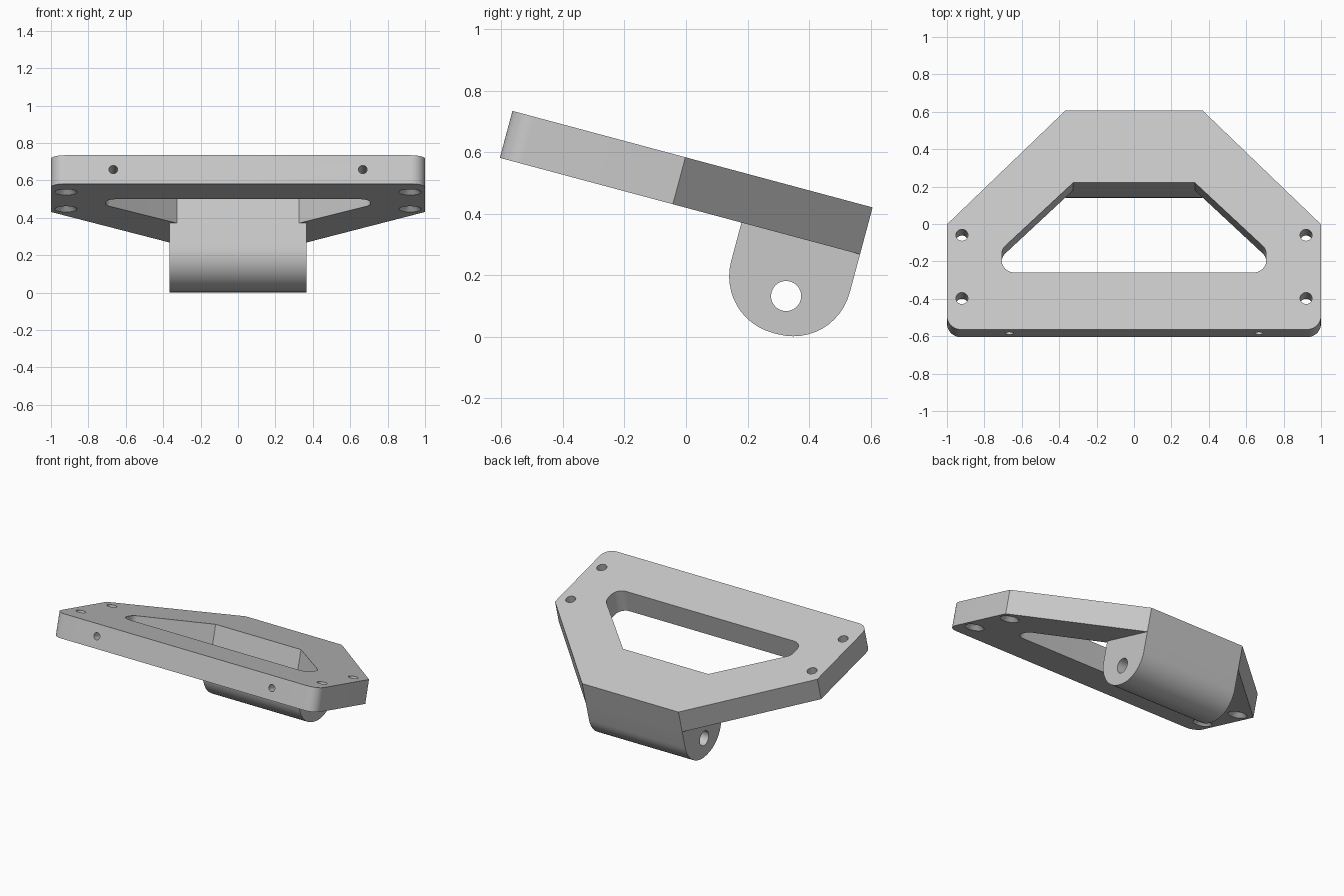
import bpy, bmesh, math
from mathutils import Matrix, Vector

cube = bpy.data.objects.get("Cube")
if cube:
    bpy.data.objects.remove(cube, do_unlink=True)

THICK, LENGTH = 0.158, 1.212      # plate thickness and depth
SLOT_BACK, LUG_HALF = 0.813, 0.367
TILT = Matrix.Translation((0, -0.605, 0.582)) @ Matrix.Rotation(math.radians(-15), 4, 'X')

grey = bpy.data.materials.new("light_grey")
grey.use_nodes = True
colour = (0.58, 0.58, 0.58, 1)
grey.diffuse_color = colour
grey.node_tree.nodes["Principled BSDF"].inputs["Base Color"].default_value = colour


def rounded(corners, steps=12):
    """Outline from (a, b, radius) corners, with filleted corners."""
    out = []
    for i, (a, b, r) in enumerate(corners):
        p = Vector((a, b))
        if not r:
            out.append(p)
            continue
        d1 = (Vector(corners[i - 1][:2]) - p).normalized()
        d2 = (Vector(corners[(i + 1) % len(corners)][:2]) - p).normalized()
        half = d1.angle(d2) / 2
        centre = p + (d1 + d2).normalized() * r / math.sin(half)
        start = p + d1 * r / math.tan(half) - centre
        end = p + d2 * r / math.tan(half) - centre
        sweep = start.angle_signed(end)
        for k in range(steps + 1):
            out.append(centre + Matrix.Rotation(-sweep * k / steps, 2) @ start)
    return out


def finish(bm, name):
    bmesh.ops.recalc_face_normals(bm, faces=bm.faces)
    mesh = bpy.data.meshes.new(name)
    bm.to_mesh(mesh)
    bm.free()
    mesh.materials.append(grey)
    obj = bpy.data.objects.new(name, mesh)
    bpy.context.collection.objects.link(obj)
    return obj


def prism(name, outline, low, high, along_x=False):
    bm = bmesh.new()
    place = (lambda p, h: (h, p.x, p.y)) if along_x else (lambda p, h: (p.x, p.y, h))
    face = bm.faces.new([bm.verts.new(place(p, low)) for p in outline])
    new = bmesh.ops.extrude_face_region(bm, geom=[face])["geom"]
    shift = Vector(place(Vector((0, 0)), high - low))
    bmesh.ops.translate(bm, vec=shift, verts=[v for v in new if isinstance(v, bmesh.types.BMVert)])
    return finish(bm, name)


def drill(centre, r1, r2, depth, axis='Z'):
    """Round cutter, centred, pointing along an axis."""
    turn = {'X': Matrix.Rotation(math.pi / 2, 4, 'Y'),
            'Y': Matrix.Rotation(math.pi / 2, 4, 'X'),
            'Z': Matrix.Identity(4)}[axis]
    bm = bmesh.new()
    bmesh.ops.create_cone(bm, cap_ends=True, segments=32, radius1=r1, radius2=r2,
                          depth=depth, matrix=Matrix.Translation(centre) @ turn)
    return finish(bm, "cutter")


def cut(obj, cutter):
    cutter.hide_render = True
    mod = obj.modifiers.new("cut", 'BOOLEAN')
    mod.operation, mod.solver, mod.object = 'DIFFERENCE', 'EXACT', cutter
    bpy.context.view_layer.objects.active = obj
    bpy.ops.object.modifier_apply(modifier=mod.name)
    bpy.data.objects.remove(cutter, do_unlink=True)


def mirrored(half):
    """Close a right-hand half outline with its mirror image."""
    return half + [(-a, b, r) for a, b, r in reversed(half)]


# Tilted plate with rounded front corners
plate = prism("plate", rounded(mirrored(
    [(1, 0, 0.075), (1, 0.582, 0), (LUG_HALF, LENGTH, 0)])), 0, THICK)

# Large central opening
cut(plate, prism("cutter", rounded(mirrored(
    [(0.707, 0.316, 0.066), (0.707, 0.445, 0.066), (0.325, SLOT_BACK, 0)])), -0.1, 0.3))

for side in (-1, 1):
    # Countersunk mounting holes, wide at the underside
    for along in (0.173, 0.523):
        x = side * 0.92
        cut(plate, drill((x, along, 0.1), 0.032, 0.032, 0.4))
        cut(plate, drill((x, along, 0.01), 0.07, 0.03, 0.04))
    # Blind holes in the front edge
    cut(plate, drill((side * 0.667, 0.05, THICK / 2), 0.023, 0.023, 0.3, 'Y'))

# Hinge lug under the back edge, with a pin hole across it
lug = prism("hinge_lug", rounded(
    [(SLOT_BACK, 0, 0), (SLOT_BACK, -0.32, 0.19), (LENGTH, -0.32, 0.19), (LENGTH, 0, 0)]),
    -LUG_HALF, LUG_HALF, along_x=True)
cut(lug, drill((0, 1.015, -0.193), 0.049, 0.049, 1, 'X'))

# Tilt the parts and keep flat faces crisp
for obj in (plate, lug):
    obj.data.transform(TILT)
    bpy.ops.object.select_all(action='DESELECT')
    obj.select_set(True)
    bpy.context.view_layer.objects.active = obj
    bpy.ops.object.shade_smooth_by_angle(angle=math.radians(25))
